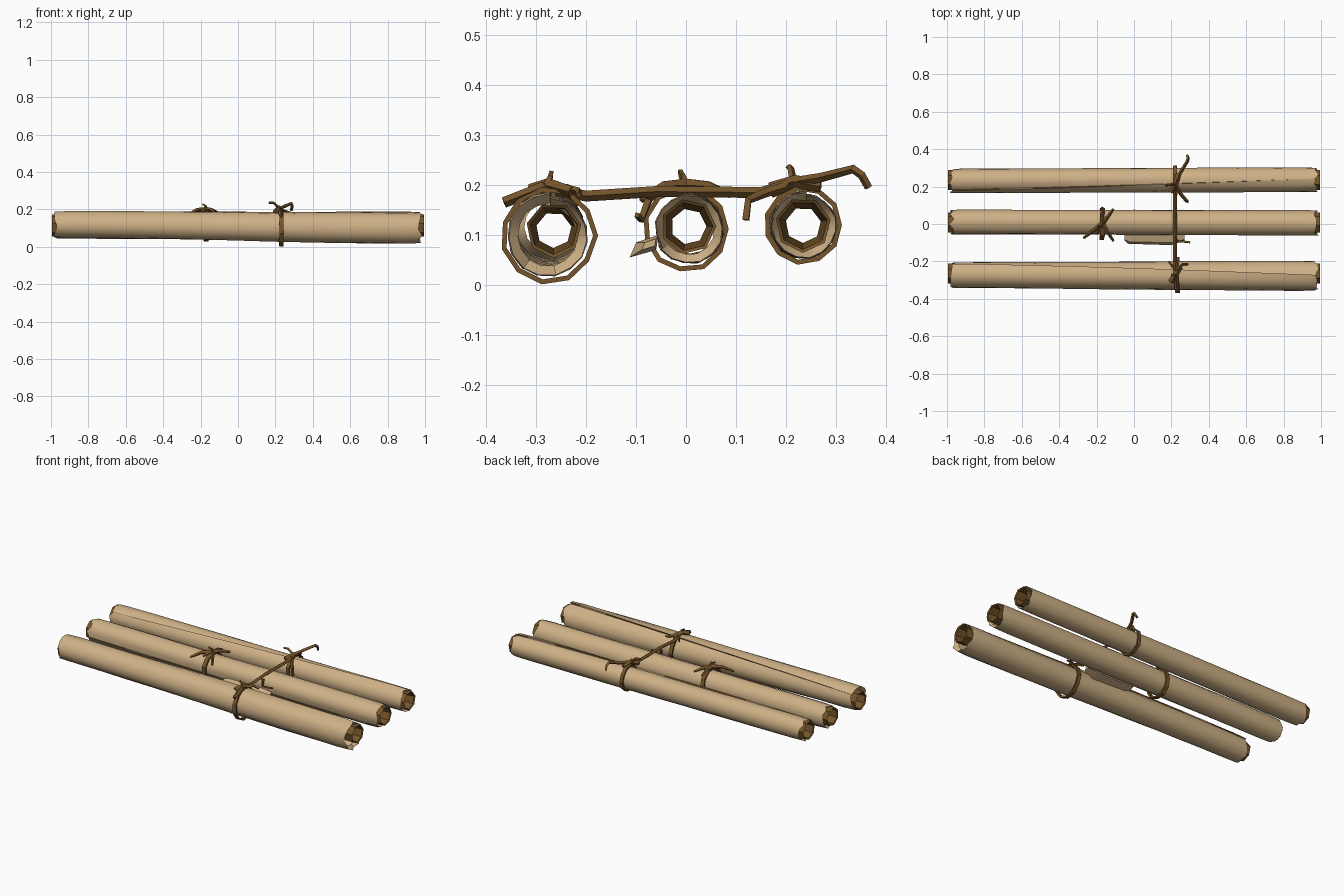
import bpy, math, random
from mathutils import Vector

random.seed(4)
cube = bpy.data.objects.get("Cube")
if cube:
    bpy.data.objects.remove(cube)


def material(name, rgb):
    m = bpy.data.materials.new(name)
    m.use_nodes = True
    m.diffuse_color = (*rgb, 1)
    m.node_tree.nodes["Principled BSDF"].inputs["Base Color"].default_value = (*rgb, 1)
    return m


PARCHMENT = material("parchment tan", (0.62, 0.44, 0.24))
BROWN = material("cord brown", (0.18, 0.09, 0.024))


def loft(name, rings, mats, pick=lambda i, k: 0, caps=False, wrap=False):
    """Skin a list of equal closed rings; pick gives the material of each face."""
    n = len(rings[0])
    verts = [v for ring in rings for v in ring]
    faces, slots = [], []
    for i in range(len(rings) if wrap else len(rings) - 1):
        j = (i + 1) % len(rings)
        for k in range(n):
            k2 = (k + 1) % n
            faces.append((i * n + k, i * n + k2, j * n + k2, j * n + k))
            slots.append(pick(i, k))
    if caps:
        last = (len(rings) - 1) * n
        faces += [tuple(range(n))[::-1], tuple(range(last, last + n))]
        slots += [0, 0]
    mesh = bpy.data.meshes.new(name)
    mesh.from_pydata(verts, [], faces)
    for m in mats:
        mesh.materials.append(m)
    for poly, s in zip(mesh.polygons, slots):
        poly.material_index = s
    ob = bpy.data.objects.new(name, mesh)
    bpy.context.collection.objects.link(ob)
    return ob


def smooth(ob, degrees):
    bpy.ops.object.select_all(action="DESELECT")
    ob.select_set(True)
    bpy.context.view_layer.objects.active = ob
    bpy.ops.object.shade_smooth_by_angle(angle=math.radians(degrees))


def mix(a, b, t):
    return a + (b - a) * t


def roll(name, axis, left, right, seam, drift, lip):
    """Rolled sheet with a drifting overlap seam, around a brown hollow core.
    left and right are (y, z, radius) of the sheet at each end."""
    sides, steps = 15, 10
    wobble = [random.uniform(0.965, 1.01) for _ in range(sides + 1)]

    def sheet_ring(x, scale=1.0, ragged=0.0):
        t = (x + 1) / 2
        t = t * t * (3 - 2 * t)
        y, z, r = (mix(a, b, t) for a, b in zip(left, right))
        ring = []
        for k in range(sides + 1):
            a = seam + drift * x + math.tau * k / sides
            rad = r * scale * (1 - lip * k / sides) * wobble[k]
            rad *= random.uniform(0.99, 1.01)
            ring.append(Vector((x + random.uniform(-ragged, ragged),
                                y + rad * math.cos(a), z + rad * math.sin(a))))
        return ring

    def core_ring(x, r, n):
        return [Vector((x, axis[0] + r * math.cos(math.tau * k / n + seam),
                        axis[1] + r * math.sin(math.tau * k / n + seam))) for k in range(n)]

    # outer sheet, its ends tucked inward to the core
    rings = [sheet_ring(-0.95, 0.74), sheet_ring(-0.975, 0.97, 0.012)]
    rings += [sheet_ring(mix(-0.9, 0.9, i / steps)) for i in range(steps + 1)]
    rings += [sheet_ring(0.975, 0.97, 0.012), sheet_ring(0.95, 0.74)]
    sheet = loft(name + "_sheet", rings, [PARCHMENT, BROWN],
                 lambda i, k: 1 if k == sides and i % 4 < 3 else 0)
    smooth(sheet, 40)

    # brown inner windings, flared toward the open ends
    n = 7
    core = [core_ring(x, r, n) for x, r in
            ((-0.94, 0.056), (-0.995, 0.056), (-0.99, 0.049), (-0.7, 0.036),
             (0.7, 0.036), (0.99, 0.049), (0.995, 0.056), (0.94, 0.056))]
    smooth(loft(name + "_core", core, [BROWN]), 35)


roll("front_roll", (-0.265, 0.11), (-0.27, 0.117, 0.077), (-0.275, 0.099, 0.089), 1.1, 0.45, 0.13)
roll("middle_roll", (0.005, 0.117), (0.01, 0.115, 0.072), (0.005, 0.113, 0.073), 3.6, 0.2, 0.08)
roll("back_roll", (0.235, 0.12), (0.232, 0.119, 0.07), (0.238, 0.119, 0.071), 2.0, -0.5, 0.1)


def cord(name, points, size=0.009, taper=1.0):
    """Four-sided strand through points, thinning to taper at its tip."""
    cu = bpy.data.curves.new(name, "CURVE")
    cu.dimensions = "3D"
    cu.bevel_depth = size
    cu.bevel_resolution = 0
    cu.use_fill_caps = True
    sp = cu.splines.new("POLY")
    sp.use_smooth = False
    sp.points.add(len(points) - 1)
    for i, (p, co) in enumerate(zip(sp.points, points)):
        p.co = (*co, 1)
        p.radius = mix(1, taper, i / (len(points) - 1))
    cu.materials.append(BROWN)
    ob = bpy.data.objects.new(name, cu)
    bpy.context.collection.objects.link(ob)


def binding(name, x, y, z, radius, width):
    """Flat strap looped round a roll."""
    n, rings = 11, []
    for k in range(n):
        a = math.tau * k / n
        r = radius * random.uniform(0.98, 1.02)
        sway = random.uniform(-0.004, 0.004)
        rings.append([Vector((x + sway + dx * width / 2, y + (r + dr) * math.cos(a),
                              z + (r + dr) * math.sin(a)))
                      for dx, dr in ((-1, 0), (1, 0), (1, -0.01), (-1, -0.01))])
    loft(name, rings, [BROWN], wrap=True)


# loops around each roll
binding("front_binding", 0.23, -0.275, 0.099, 0.097, 0.022)
binding("middle_binding", -0.17, 0.0, 0.112, 0.087, 0.024)
binding("back_binding", 0.22, 0.235, 0.12, 0.079, 0.02)

# cord joining the three rolls
cord("joining_cord", [(0.23, -0.365, 0.165), (0.225, -0.29, 0.195), (0.22, -0.2, 0.178),
                      (0.22, -0.06, 0.187), (0.22, 0.07, 0.186), (0.22, 0.15, 0.185),
                      (0.225, 0.22, 0.205)], 0.011)

# knots and loose ends of the joining cord
cord("front_knot", [(0.2, -0.31, 0.185), (0.22, -0.275, 0.2), (0.25, -0.23, 0.187)], 0.018, 0.6)
cord("front_knot_tip", [(0.225, -0.28, 0.2), (0.22, -0.272, 0.215), (0.2, -0.27, 0.225)], 0.008, 0.7)
cord("front_tail_right", [(0.225, -0.25, 0.195), (0.26, -0.215, 0.188), (0.29, -0.215, 0.18)], 0.009, 0.6)
cord("front_tail_left", [(0.22, -0.24, 0.195), (0.185, -0.2, 0.18)], 0.008, 0.6)
cord("back_knot", [(0.2, 0.17, 0.19), (0.225, 0.22, 0.207), (0.235, 0.27, 0.197)], 0.016, 0.7)
cord("back_knot_tip", [(0.22, 0.215, 0.208), (0.19, 0.21, 0.235), (0.165, 0.205, 0.236)], 0.008, 0.7)
cord("back_long_tail", [(0.225, 0.21, 0.205), (0.245, 0.27, 0.215), (0.285, 0.335, 0.232),
                        (0.29, 0.352, 0.22), (0.285, 0.366, 0.195)], 0.01, 0.8)
cord("back_short_tail", [(0.22, 0.21, 0.2), (0.25, 0.16, 0.185), (0.28, 0.125, 0.17),
                         (0.285, 0.12, 0.13)], 0.01, 0.9)

# bow on the middle roll
for i, (x, y, z) in enumerate(((-0.17, 0.09, 0.18), (-0.11, 0.08, 0.185), (-0.27, -0.075, 0.17),
                               (-0.11, -0.09, 0.17), (-0.2, -0.05, 0.185))):
    cord(f"bow_strand_{i + 1}", [(-0.17, 0.0, 0.2), (mix(-0.17, x, 0.5), y * 0.5, 0.198), (x, y, z)],
         0.013, 0.5)
cord("bow_tip", [(-0.17, 0.0, 0.2), (-0.172, -0.008, 0.218), (-0.19, -0.012, 0.228)], 0.009, 0.6)

# loose flap of sheet between the front and middle rolls
section = ((-0.055, 0.1), (-0.1, 0.085), (-0.113, 0.055), (-0.06, 0.07))
flap = [[Vector((x, mix(-0.065, y, s), mix(0.085, z, s))) for y, z in section]
        for x, s in ((-0.05, 0.5), (-0.03, 0.85), (0.2, 1.0), (0.27, 0.5))]
loft("loose_flap", flap, [PARCHMENT], caps=True)
cord("flap_cord", [(0.22, -0.075, 0.17), (0.23, -0.09, 0.13), (0.3, -0.098, 0.14)], 0.009, 0.7)
